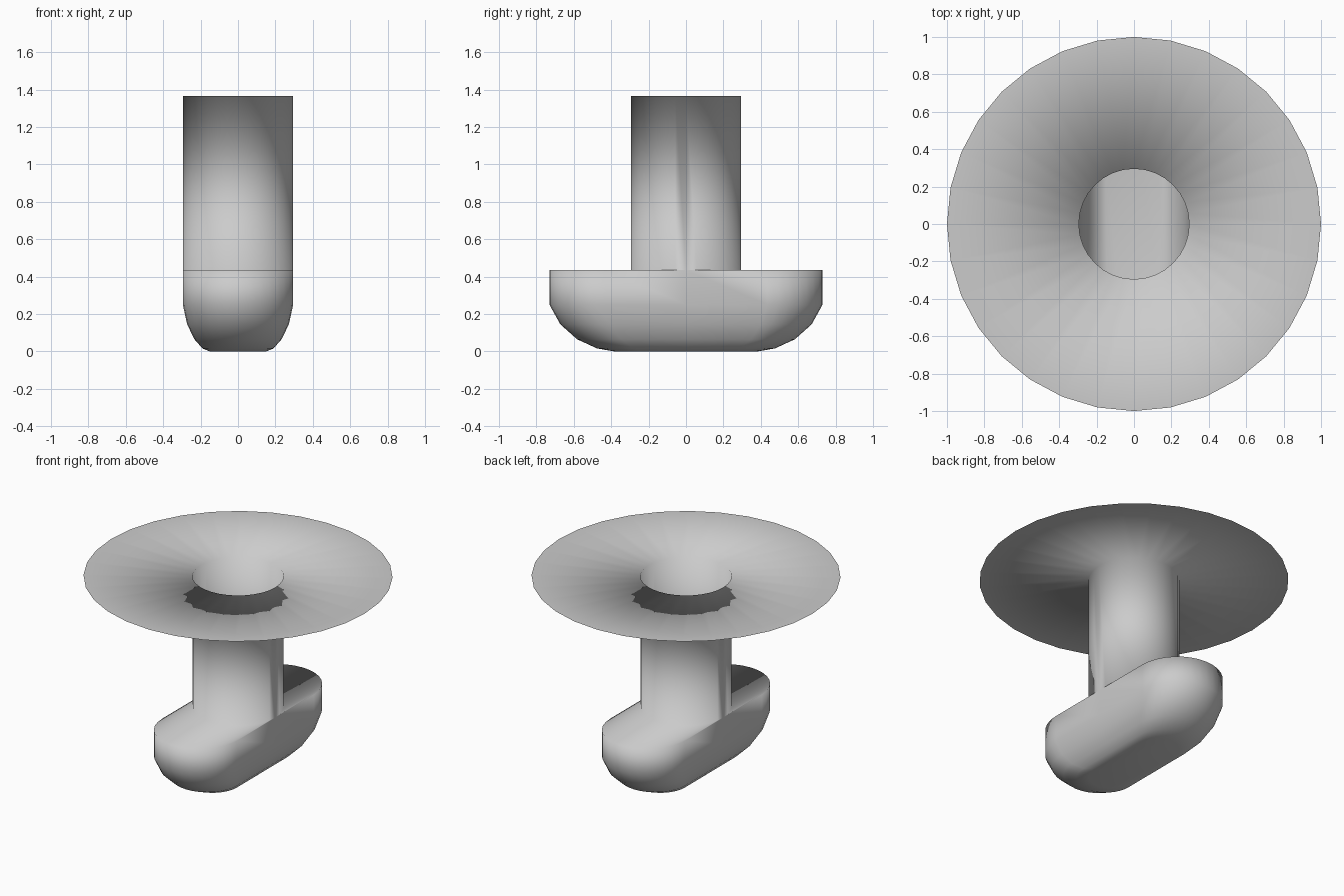
import bpy, bmesh, math

if "Cube" in bpy.data.objects:
    bpy.data.objects.remove(bpy.data.objects["Cube"])

N = 32            # sides of the round parts
H = N // 2
R = 0.295         # tube radius
TOP, SHELF = 1.365, 0.435
STRAIGHT = 0.435  # half length of the straight slot sides

bm = bmesh.new()


def circle(r, z):
    return [bm.verts.new((r * math.cos(2 * math.pi * i / N),
                          r * math.sin(2 * math.pi * i / N), z)) for i in range(N)]


def slot_ring(rx, ry, z, mids=None):
    """Stadium outline, scaled to half sizes rx and ry, with a point mid-side."""
    sx, sy = rx / R, ry / (R + STRAIGHT)
    ring = []
    for half, sign in enumerate((1, -1)):
        ring.append(mids[half] if mids else bm.verts.new((sign * rx, 0, z)))
        for k in range(H + 1):
            a = math.pi * k / H
            ring.append(bm.verts.new((sign * R * math.cos(a) * sx,
                                      sign * (STRAIGHT + R * math.sin(a)) * sy, z)))
    return ring


def bridge(a, b):
    n = len(a)
    for i in range(n):
        j = (i + 1) % n
        bm.faces.new((a[i], a[j], b[j], b[i]))


# Flat open flange and tube
rim = circle(1.0, TOP)
mouth = circle(R, TOP)
neck = circle(R, SHELF)
bridge(rim, mouth)
bridge(mouth, neck)

# Shelf between the tube and the slot outline
ring = slot_ring(R, R + STRAIGHT, SHELF, (neck[0], neck[H]))
for half in range(2):
    for k in range(H):
        s = half * (H + 2) + 1 + k
        b = half * H + k
        bm.faces.new((neck[b], neck[(b + 1) % N], ring[s + 1], ring[s]))

# Slot walls curving into the floor
for rx, ry, z in ((0.295, 0.73, 0.25), (0.272, 0.672, 0.145), (0.233, 0.582, 0.065),
                  (0.19, 0.475, 0.016), (0.15, 0.38, 0.0)):
    lower = slot_ring(rx, ry, z)
    bridge(ring, lower)
    ring = lower
bm.faces.new(ring)

for f in bm.faces:
    f.smooth = True

mesh = bpy.data.meshes.new("slotted_socket")
bm.to_mesh(mesh)
bm.free()
mat = bpy.data.materials.new("light grey")
mat.diffuse_color = (0.6, 0.6, 0.6, 1)
mat.use_nodes = True
mat.node_tree.nodes["Principled BSDF"].inputs["Base Color"].default_value = mat.diffuse_color
mesh.materials.append(mat)
obj = bpy.data.objects.new("slotted_socket", mesh)
bpy.context.collection.objects.link(obj)
